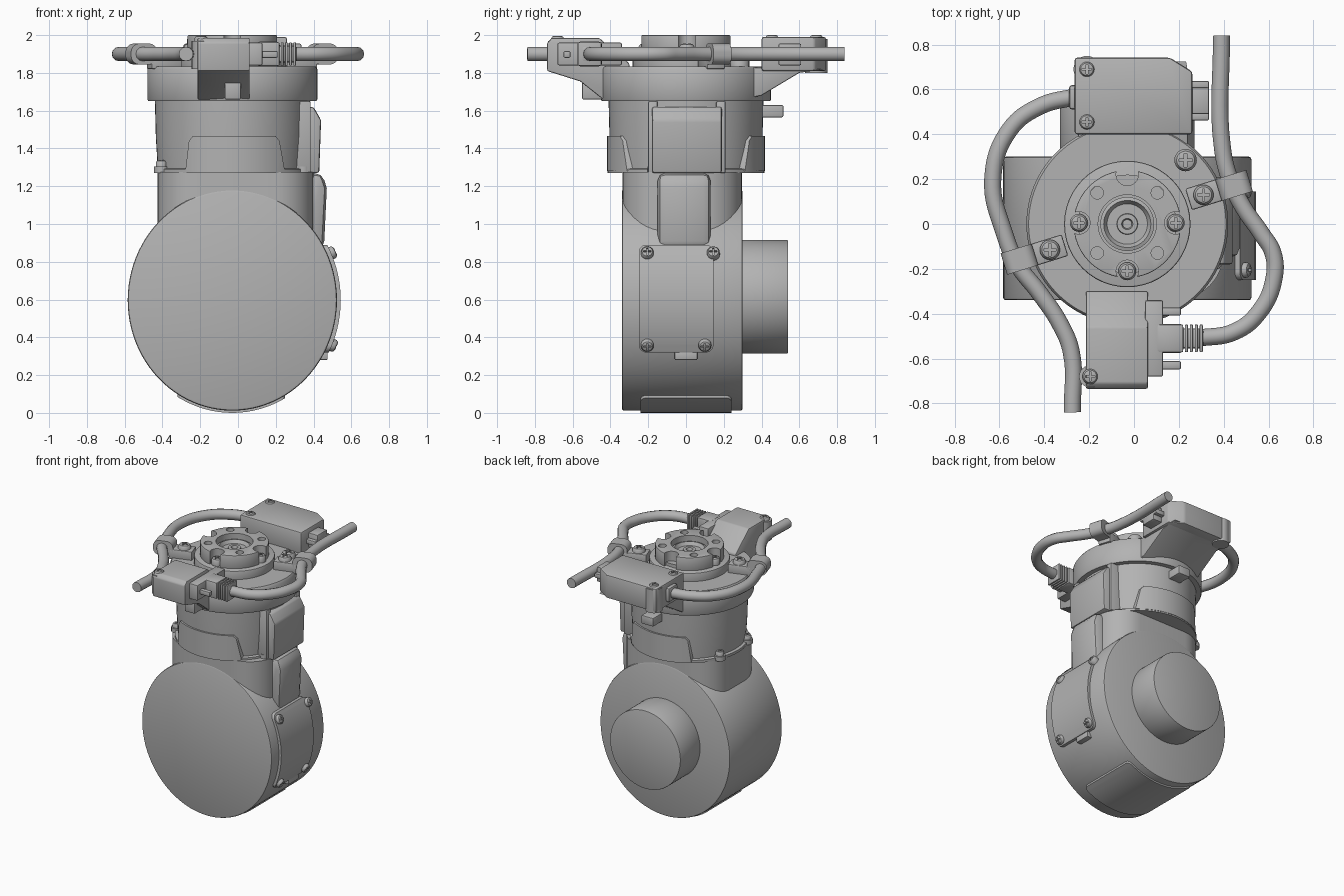
import bpy, bmesh, math
from mathutils import Matrix, Vector

if "Cube" in bpy.data.objects:
    bpy.data.objects.remove(bpy.data.objects["Cube"])

grey = bpy.data.materials.new("machine grey")
grey.use_nodes = True
COLOUR = (0.45, 0.45, 0.45, 1)
grey.diffuse_color = COLOUR
grey.node_tree.nodes["Principled BSDF"].inputs["Base Color"].default_value = COLOUR
CX = -0.03          # main axis of the body
DRUM_Z = 0.597


def add(name, bm, bevel=0.0, segments=2):
    bmesh.ops.recalc_face_normals(bm, faces=bm.faces)
    mesh = bpy.data.meshes.new(name)
    bm.to_mesh(mesh)
    bm.free()
    mesh.materials.append(grey)
    ob = bpy.data.objects.new(name, mesh)
    bpy.context.collection.objects.link(ob)
    if bevel:
        mod = ob.modifiers.new("bevel", "BEVEL")
        mod.width, mod.segments, mod.limit_method = bevel, segments, "ANGLE"
        apply(ob, mod)
    smooth(ob)
    return ob


def select(ob):
    bpy.ops.object.select_all(action="DESELECT")
    ob.select_set(True)
    bpy.context.view_layer.objects.active = ob


def smooth(ob):
    select(ob)
    bpy.ops.object.shade_smooth_by_angle(angle=math.radians(35))


def apply(ob, mod):
    select(ob)
    bpy.ops.object.modifier_apply(modifier=mod.name)


def cut(ob, cutter, operation="DIFFERENCE"):
    mod = ob.modifiers.new("cut", "BOOLEAN")
    mod.object, mod.operation, mod.solver = cutter, operation, "EXACT"
    apply(ob, mod)
    bpy.data.objects.remove(cutter)
    smooth(ob)


def lathe(name, profile, x=CX, y=0, sides=64, bevel=0):
    """Closed solid from (radius, z) points about a vertical axis."""
    bm = bmesh.new()
    rings = [[bm.verts.new((x + r * math.cos(a), y + r * math.sin(a), z))
              for a in (2 * math.pi * i / sides for i in range(sides))] for r, z in profile]
    for low, high in zip(rings, rings[1:]):
        for i in range(sides):
            j = (i + 1) % sides
            bm.faces.new((low[i], low[j], high[j], high[i]))
    bm.faces.new(rings[0])
    bm.faces.new(rings[-1])
    return add(name, bm, bevel)


def cylinder(name, r, z0, z1, x=CX, y=0, sides=48, bevel=0):
    return lathe(name, [(r, z0), (r, z1)], x, y, sides, bevel)


def prism(name, points, axis, a, b, bevel=0):
    """Extrude a flat outline along x, y or z from a to b."""
    place = {"x": lambda p, d: (d, *p), "y": lambda p, d: (p[0], d, p[1]),
             "z": lambda p, d: (*p, d)}[axis]
    bm = bmesh.new()
    ends = [[bm.verts.new(place(p, d)) for p in points] for d in (a, b)]
    n = len(points)
    for i in range(n):
        j = (i + 1) % n
        bm.faces.new((ends[0][i], ends[0][j], ends[1][j], ends[1][i]))
    bm.faces.new(ends[0])
    bm.faces.new(ends[1])
    return add(name, bm, bevel)


def box(name, x, y, z, bevel=0):
    return prism(name, rect(x, y), "z", *z, bevel)


def rect(u, v):
    return [(u[0], v[0]), (u[1], v[0]), (u[1], v[1]), (u[0], v[1])]


def oval(rx, rz, z=DRUM_Z, n=96):
    return [(CX + rx * math.cos(2 * math.pi * i / n), z + rz * math.sin(2 * math.pi * i / n))
            for i in range(n)]


def rounded(u, v, r, n=8):
    pts = []
    for k, (cu, cv) in enumerate(rect((u[0] + r, u[1] - r), (v[0] + r, v[1] - r))):
        for i in range(n + 1):
            a = math.pi * (1 + k / 2 + i / n / 2)
            pts.append((cu + r * math.cos(a), cv + r * math.sin(a)))
    return pts


# Drum, neck and rear shaft
prism("drum", oval(0.554, 0.585), "y", -0.34, 0.30, 0.012)
prism("neck", rounded((-0.425, 0.40), (-0.337, 0.297), 0.21), "z", 0.65, 1.275)
prism("neck_side_rib", [(0.3, 1.27), (0.445, 1.27), (0.47, 1.19), (0.455, 0.87), (0.3, 0.8)],
      "y", -0.15, 0.13, 0.04)
prism("rear_shaft", oval(0.30, 0.30, 0.615), "y", 0.25, 0.54, 0.004)

# Curved covers wrapped on the drum
side_cover = prism("side_cover", oval(0.574, 0.605), "y", -0.3, 0.25)
cut(side_cover, prism("cutter", rounded((-0.25, 0.145), (0.32, 0.89), 0.04), "x", 0.3, 0.7), "INTERSECT")
bottom_cover = prism("bottom_cover", oval(0.566, 0.597), "y", -0.3, 0.3)
cut(bottom_cover, prism("cutter", rounded((-0.32, 0.25), (-0.24, 0.24), 0.03), "z", -0.1, 0.2), "INTERSECT")
box("side_cover_latch", (0.42, 0.475), (-0.06, 0.06), (0.28, 0.33), 0.006)

# Lower collar with its curved front and back plates
lathe("collar", [(0.415, 1.27), (0.415, 1.29), (0.395, 1.295), (0.405, 1.46), (0.41, 1.655)])
for side, name in ((-1, "front_plate"), (1, "back_plate")):
    plate = cylinder(name, 0.418, 1.28, 1.5, sides=96)
    outline = [(-0.28, 1.27), (0.25, 1.27), (0.22, 1.44), (0.2, 1.465), (-0.24, 1.465), (-0.26, 1.44)]
    cut(plate, prism("cutter", outline, "y", side * 0.2, side * 0.6), "INTERSECT")
prism("collar_side_housing", [(0.2, 1.27), (0.43, 1.27), (0.44, 1.55), (0.4, 1.62), (0.2, 1.62)],
      "y", -0.18, 0.19, 0.012)
for y in (-0.2, 0.16):
    box("housing_side_post", (0.2, 0.385), (y, y + 0.05), (1.27, 1.65), 0.008)
box("rear_socket", (-0.08, 0.02), (0.36, 0.515), (1.565, 1.63), 0.006)

# Upper head and mounting ring
lathe("head", [(0.445, 1.65), (0.45, 1.66), (0.45, 1.82), (0.44, 1.835)], sides=96)
cylinder("ring_base", 0.282, 1.8, 1.9, bevel=0.008)
lathe("ring_floor", [(0.22, 1.88), (0.22, 1.925)])
ring = cylinder("mounting_ring", 0.24, 1.89, 2.0, bevel=0.005)
cut(ring, cylinder("cutter", 0.13, 1.8, 2.1))
screw_spots = []
for i in range(8):
    a = i * math.pi / 4
    scallop = i % 2 == 0
    d = 0.216 if scallop else 0.19
    x, y = CX + d * math.cos(a), 0.005 + d * math.sin(a)
    cut(ring, cylinder("cutter", 0.05 if scallop else 0.028, 1.85, 2.1, x, y, 24))
    if scallop and i != 2:
        screw_spots.append((x, y, 1.925, 0.04))
lathe("hub", [(0.12, 1.9), (0.12, 1.96), (0.105, 1.965), (0.09, 1.94), (0.047, 1.94),
              (0.045, 1.955), (0.025, 1.955), (0.02, 1.935)])

# Front connector
prism("front_connector", [(-0.735, 1.81), (-0.56, 1.755), (-0.44, 1.66), (-0.3, 1.66), (-0.3, 1.85),
                          (-0.46, 1.985), (-0.71, 1.985), (-0.735, 1.96)], "x", -0.215, 0.062, 0.008)
box("front_connector_face", (0.05, 0.13), (-0.68, -0.34), (1.84, 1.96), 0.008)
box("front_socket", (-0.07, 0.015), (-0.55, -0.43), (1.66, 1.76), 0.006)
box("cable_plug", (0.1, 0.22), (-0.575, -0.445), (1.835, 1.965), 0.015)
for i in range(5):
    x = 0.205 + i * 0.022
    box("plug_rib", (x, x + 0.014), (-0.572, -0.448), (1.838, 1.962), 0.005)
box("plug_core", (0.2, 0.31), (-0.555, -0.465), (1.855, 1.945), 0.015)

# Back connector
back = [(-0.265, 0.40), (0.26, 0.40), (0.26, 0.68), (0.16, 0.742), (-0.265, 0.742)]
prism("back_connector", back, "z", 1.81, 1.99, 0.012)
prism("back_bracket", [(0.3, 1.66), (0.4, 1.68), (0.6, 1.8), (0.73, 1.82), (0.3, 1.83)],
      "x", -0.25, 0.24, 0.008)
box("back_connector_face", (0.25, 0.335), (0.49, 0.61), (1.84, 1.955), 0.008)

# Jack screws beside the connectors
for x, y in ((0.12, -0.39), (0.12, -0.63), (0.245, 0.48), (0.245, 0.62)):
    box("jack_screw", (x, x + 0.09), (y - 0.018, y + 0.018), (1.88, 1.916), 0.007)


# Cables
def cable(name, points, r=0.038):
    curve = bpy.data.curves.new(name, "CURVE")
    curve.dimensions, curve.bevel_depth, curve.bevel_resolution = "3D", r, 4
    curve.use_fill_caps, curve.resolution_u = True, 8
    spline = curve.splines.new("BEZIER")
    spline.bezier_points.add(len(points) - 1)
    for p, xy in zip(spline.bezier_points, points):
        p.co = (*xy, 1.9)
        p.handle_left_type = p.handle_right_type = "AUTO"
    curve.materials.append(grey)
    ob = bpy.data.objects.new(name, curve)
    bpy.context.collection.objects.link(ob)
    select(ob)
    bpy.ops.object.convert(target="MESH")
    smooth(bpy.context.object)


cable("right_cable", [(-0.25, 0.57), (-0.42, 0.525), (-0.555, 0.42), (-0.63, 0.2), (-0.577, -0.045),
                      (-0.52, -0.18), (-0.42, -0.31), (-0.33, -0.445), (-0.28, -0.57), (-0.275, -0.84)])
cable("left_cable", [(0.28, -0.51), (0.45, -0.48), (0.56, -0.39), (0.625, -0.24), (0.62, -0.13),
                     (0.57, -0.045), (0.49, 0.07), (0.435, 0.18), (0.395, 0.335), (0.39, 0.84)])
box("right_cable_gland", (-0.29, -0.25), (0.51, 0.62), (1.845, 1.955), 0.015)

# Cable straps: a flat arm with a loop around the cable
for turn, screw_x, screw_y in ((0.3, 0.31, 0.13), (0.3 + math.pi, -0.375, -0.115)):
    move = Matrix.Translation((screw_x, screw_y, 0)) @ Matrix.Rotation(turn, 4, "Z")
    arm = box("strap_arm", (-0.07, 0.1), (-0.05, 0.05), (1.82, 1.9), 0.008)
    loop = prism("strap_loop", rounded((0.07, 0.215), (1.845, 1.955), 0.045), "y", -0.05, 0.05)
    arm.data.transform(move)
    loop.data.transform(move)
    screw_spots.append((screw_x, screw_y, 1.9, 0.045))

# Cross-head screws share one mesh
head = lathe("screw", [(1, -0.5), (1, 0.35), (0.8, 0.65), (0.5, 0.75)], 0, 0, 24)
for u, v in ((0.6, 0.12), (0.12, 0.6)):
    cut(head, box("cutter", (-u, u), (-v, v), (0.3, 1)))
screw_mesh = head.data
bpy.data.objects.remove(head)


def screw(x, y, z, r, normal=(0, 0, 1)):
    ob = bpy.data.objects.new("screw", screw_mesh)
    bpy.context.collection.objects.link(ob)
    turn = Vector(normal).to_track_quat("Z", "Y").to_matrix().to_4x4()
    ob.matrix_world = Matrix.Translation((x, y, z)) @ turn @ Matrix.Scale(r, 4)


screw_spots += [(0.23, 0.285, 1.845, 0.05), (-0.21, 0.69, 1.975, 0.035), (-0.21, 0.455, 1.975, 0.035),
                (-0.195, -0.68, 1.97, 0.035)]
for sx in (-0.375, 0.375):
    for sy in (-0.165, 0.165):
        cylinder("collar_lug", 0.04, 1.27, 1.305, CX + sx, sy, 24)
        screw_spots.append((CX + sx, sy, 1.315, 0.03))
for spot in screw_spots:
    screw(*spot)
cylinder("back_screw_lug", 0.06, 1.8, 1.98, -0.21, 0.69, 24)
cylinder("front_screw_lug", 0.05, 1.82, 1.97, -0.195, -0.68, 24)

# Screws on the side cover, with lugs
for y, z in ((-0.205, 0.845), (0.145, 0.845), (-0.205, 0.36), (0.1, 0.36)):
    x = CX + 0.57 * math.sqrt(1 - ((z - DRUM_Z) / 0.6) ** 2)
    normal = Vector((x - CX, 0, z - DRUM_Z)).normalized()
    screw(x + 0.004, y, z, 0.034, normal)
